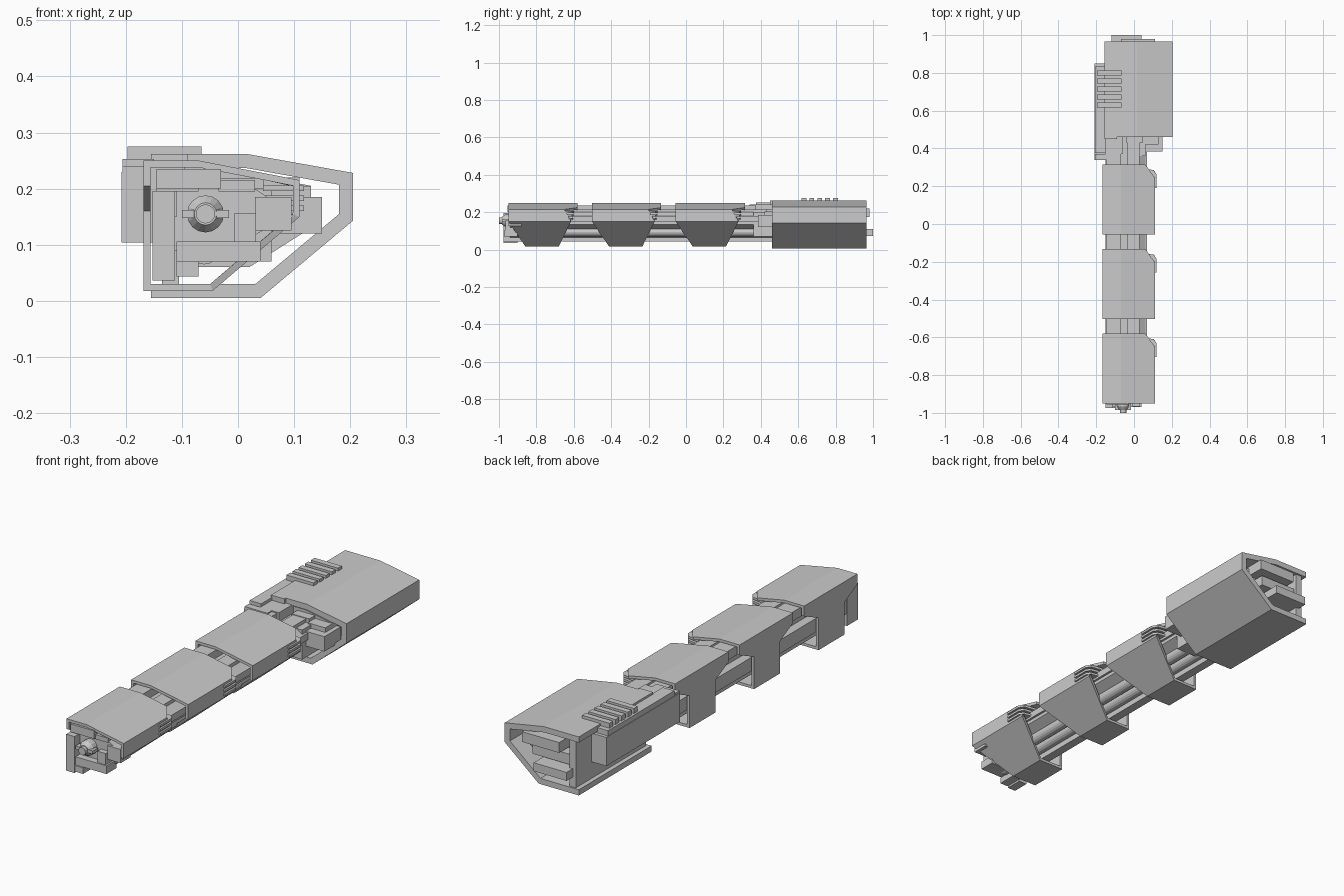
import bpy, bmesh, math
from mathutils import Matrix


def finish(name, bm):
    bmesh.ops.recalc_face_normals(bm, faces=bm.faces)
    me = bpy.data.meshes.new(name)
    bm.to_mesh(me)
    bm.free()
    ob = bpy.data.objects.new(name, me)
    bpy.context.collection.objects.link(ob)
    return ob


def box(name, x0, x1, y0, y1, z0, z1):
    bm = bmesh.new()
    bmesh.ops.create_cube(bm, size=1)
    for v in bm.verts:
        v.co = ((x0 + x1) / 2 + v.co.x * (x1 - x0),
                (y0 + y1) / 2 + v.co.y * (y1 - y0),
                (z0 + z1) / 2 + v.co.z * (z1 - z0))
    return finish(name, bm)


def prism(name, pts, offset):
    """Extrude a closed 3D outline along an offset vector."""
    bm = bmesh.new()
    f = bm.faces.new([bm.verts.new(p) for p in pts])
    r = bmesh.ops.extrude_face_region(bm, geom=[f])
    bmesh.ops.translate(bm, vec=offset,
                        verts=[g for g in r["geom"] if isinstance(g, bmesh.types.BMVert)])
    return finish(name, bm)


def shell(name, prof, thick, closed):
    """Plated shell: each profile point is (x, z, y_front, y_rear)."""
    bm = bmesh.new()
    rows = [(bm.verts.new((x, a, z)), bm.verts.new((x, b, z))) for x, z, a, b in prof]
    n = len(rows)
    for i in range(n if closed else n - 1):
        (a, b), (c, d) = rows[i], rows[(i + 1) % n]
        bm.faces.new((a, c, d, b))
    ob = finish(name, bm)
    # make normals point outwards so the thickness goes inwards
    me = ob.data
    if me.polygons[0].normal.z > 0:
        me.flip_normals()
    m = ob.modifiers.new("thickness", "SOLIDIFY")
    m.thickness, m.offset, m.use_even_offset = thick, -1, True
    return ob


def rod(name, x, z, y0, y1, r0, r1, seg=16):
    bm = bmesh.new()
    bmesh.ops.create_cone(bm, cap_ends=True, segments=seg, radius1=r0, radius2=r1, depth=y1 - y0,
                          matrix=Matrix.Translation((x, (y0 + y1) / 2, z))
                          @ Matrix.Rotation(-math.pi / 2, 4, 'X'))
    return finish(name, bm)


# Three armour sleeves with their vent fins
for i in range(3):
    c = -0.765 + 0.4475 * i
    f, r, lf, lr = c - 0.185, c + 0.185, c - 0.095, c + 0.085
    shell(f"sleeve_{i}", [
        (-0.168, 0.018, lf, lr), (-0.045, 0.018, lf, lr),
        (0.11, 0.15, f, c + 0.15), (0.11, 0.215, f, c + 0.115),
        (0.06, 0.225, f, r), (-0.07, 0.25, f, r), (-0.168, 0.25, f, r),
        (-0.168, 0.205, f, r), (-0.168, 0.16, lf, lr)], 0.012, True)
    for k in range(3):
        z = 0.16 + 0.018 * k
        prism(f"vent_fin_{i}_{k}", [(0.045, c + 0.06, z), (0.118, c + 0.06, z), (0.118, c + 0.135, z),
                                    (0.105, c + 0.155, z), (0.045, c + 0.165, z)], (0, 0, 0.01))

# Rear housing, open on the left
shell("rear_housing", [(x, z, 0.46, 0.965) for x, z in (
    (-0.155, 0.005), (0.04, 0.005), (0.205, 0.143), (0.205, 0.228),
    (0.015, 0.262), (-0.155, 0.262))], 0.025, False)

# Inner core running the whole length
prism("core", [(x, -0.94, z) for x, z in (
    (-0.11, 0.105), (0.01, 0.105), (0.06, 0.135), (0.06, 0.18), (0.03, 0.2), (-0.11, 0.2))], (0, 1.4, 0))
box("top_rail_left", -0.145, -0.07, -0.945, 0.46, 0.195, 0.235)
box("top_rail_right", -0.035, 0.03, -0.945, 0.46, 0.195, 0.215)
box("side_rail", 0.04, 0.07, -0.93, 0.46, 0.15, 0.18)
box("left_rail", -0.15, -0.11, -0.94, 0.46, 0.09, 0.15)
box("under_rail", -0.11, -0.07, -0.975, 0.46, 0.043, 0.07)
for x, z, r in ((-0.06, 0.09, 0.025), (0.0, 0.095, 0.025)):
    rod("under_tube", x, z, -0.94, 0.5, r, r)

# Front end blocks
box("front_left_block", -0.152, -0.112, -0.975, -0.9, 0.036, 0.196)
box("front_lower_block", -0.11, 0.04, -0.97, -0.9, 0.07, 0.106)
box("front_small_block", -0.007, 0.032, -0.965, -0.9, 0.106, 0.156)
box("front_right_block", 0.03, 0.095, -0.95, -0.88, 0.125, 0.185)
box("front_top_block", -0.145, -0.03, -0.955, -0.9, 0.2, 0.235)

# Front nozzle with side lugs
rod("nozzle_base", -0.058, 0.155, -0.965, -0.93, 0.033, 0.033)
rod("nozzle_cone", -0.058, 0.155, -0.985, -0.965, 0.02, 0.033)
rod("nozzle_tip", -0.058, 0.155, -1.0, -0.985, 0.017, 0.017)
for s in (-1, 1):
    x = -0.058 + s * 0.031
    box("nozzle_lug", x - 0.011, x + 0.011, -0.985, -0.95, 0.148, 0.162)

# Collar between core and rear housing
box("collar_wide", 0.03, 0.15, 0.385, 0.5, 0.12, 0.185)
box("collar_top", 0.045, 0.13, 0.42, 0.5, 0.185, 0.205)
box("collar_inner", -0.1, 0.06, 0.36, 0.5, 0.07, 0.2)
box("collar_ridge", -0.04, 0.045, 0.43, 0.5, 0.2, 0.218)

# Rear body inside the housing
prism("rear_body", [(x, 0.47, z) for x, z in (
    (-0.13, 0.06), (0.02, 0.06), (0.13, 0.13), (0.13, 0.205), (0.0, 0.23), (-0.13, 0.23))], (0, 0.43, 0))
box("rear_left_wall", -0.135, -0.105, 0.47, 0.957, 0.028, 0.24)
box("rear_lower_block", -0.12, 0.04, 0.88, 1.0, 0.073, 0.11)
box("rear_middle_block", -0.1, 0.08, 0.88, 0.95, 0.12, 0.165)
box("rear_upper_block", -0.07, 0.11, 0.88, 0.98, 0.175, 0.22)

# Left side pack
box("side_pack", -0.208, -0.12, 0.34, 0.85, 0.104, 0.23)
box("pack_lid", -0.206, -0.09, 0.46, 0.835, 0.23, 0.253)
box("pack_front_lid", -0.206, -0.15, 0.375, 0.46, 0.22, 0.253)
box("pack_front_step", -0.206, -0.095, 0.34, 0.37, 0.2, 0.24)
box("pack_bridge", -0.15, -0.06, 0.37, 0.47, 0.2, 0.24)
box("pack_latch", -0.155, -0.09, 0.45, 0.53, 0.24, 0.262)
for i in range(5):
    y = 0.617 + 0.0425 * i
    box(f"cooling_rib_{i}", -0.197, -0.065, y, y + 0.026, 0.25, 0.275)
